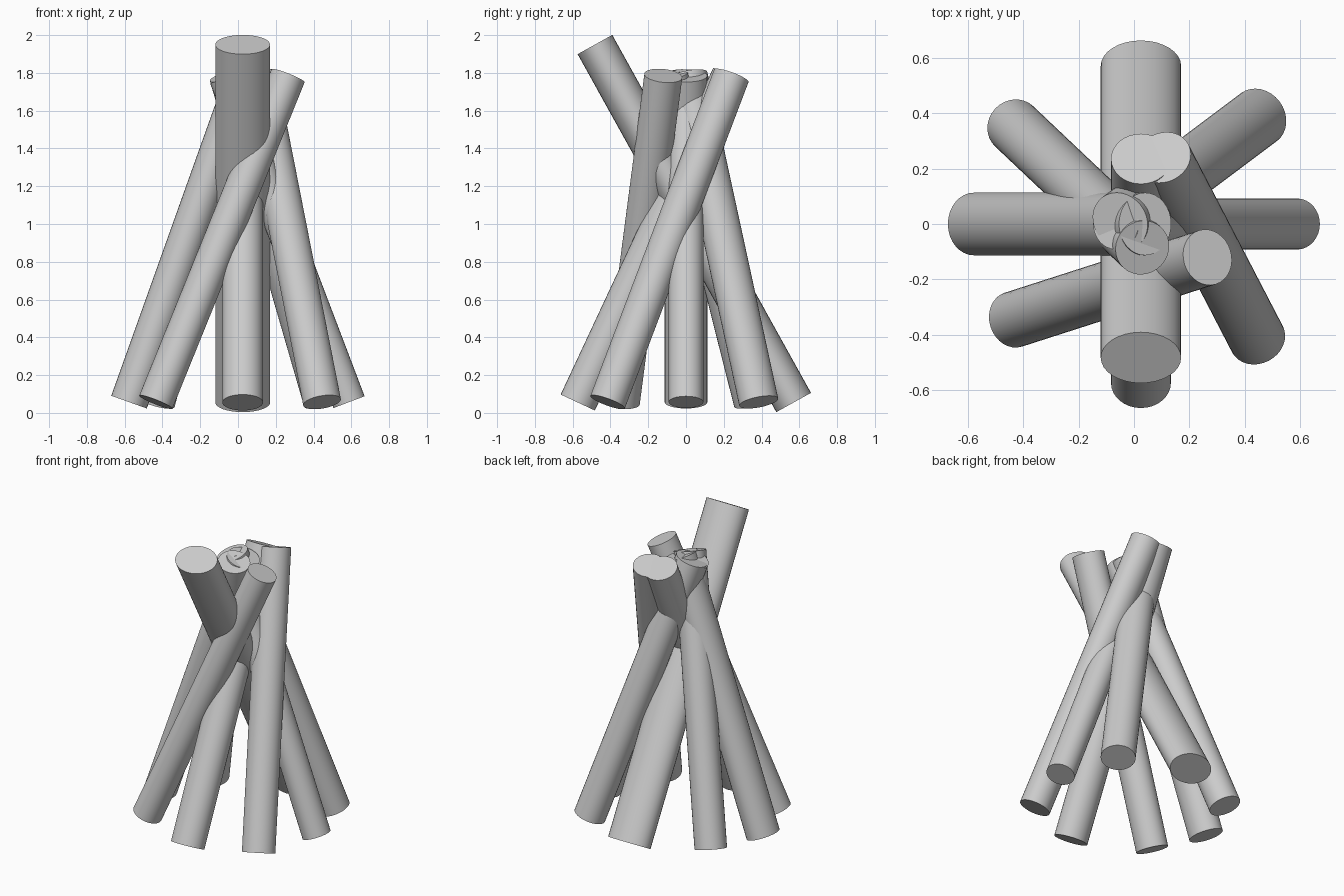
import bpy
from mathutils import Vector, Matrix

if "Cube" in bpy.data.objects:
    bpy.data.objects.remove(bpy.data.objects["Cube"])


def log(name, foot, top, side_r, lean_r):
    """Oval pole from foot to top; side_r is its horizontal radius, lean_r the other one."""
    foot, top = Vector(foot), Vector(top)
    axis = top - foot
    z = axis.normalized()
    x = Vector((0, 0, 1)).cross(z).normalized()
    y = z.cross(x)
    bpy.ops.mesh.primitive_cylinder_add(vertices=32, radius=1, depth=1)
    ob = bpy.context.object
    ob.name = name
    frame = Matrix((x * side_r, y * lean_r, axis)).transposed().to_4x4()
    ob.data.transform(Matrix.Translation((foot + top) / 2) @ frame)
    bpy.ops.object.shade_smooth_by_angle()


# Ring of leaning logs, named by where each foot stands
logs = {
    "tall_back_log": ((0.025, 0.57, 0.055), (0.025, -0.482, 1.95), 0.145, 0.105),
    "front_log": ((0.025, -0.573, 0.055), (0.025, 0.235, 1.785), 0.108, 0.10),
    "left_log": ((-0.577, 0, 0.057), (0.04, 0, 1.785), 0.113, 0.10),
    "right_log": ((0.588, 0, 0.057), (-0.065, 0, 1.775), 0.092, 0.088),
    "front_left_log": ((-0.435, -0.345, 0.057), (0.265, -0.12, 1.785), 0.102, 0.094),
    "front_right_log": ((0.445, -0.415, 0.057), (0.105, 0.24, 1.785), 0.103, 0.096),
    "back_right_log": ((0.45, 0.385, 0.057), (-0.05, 0.01, 1.785), 0.108, 0.10),
    "back_left_log": ((-0.432, 0.352, 0.057), (0.03, -0.085, 1.785), 0.10, 0.10),
}
for name, spec in logs.items():
    log(name, *spec)
